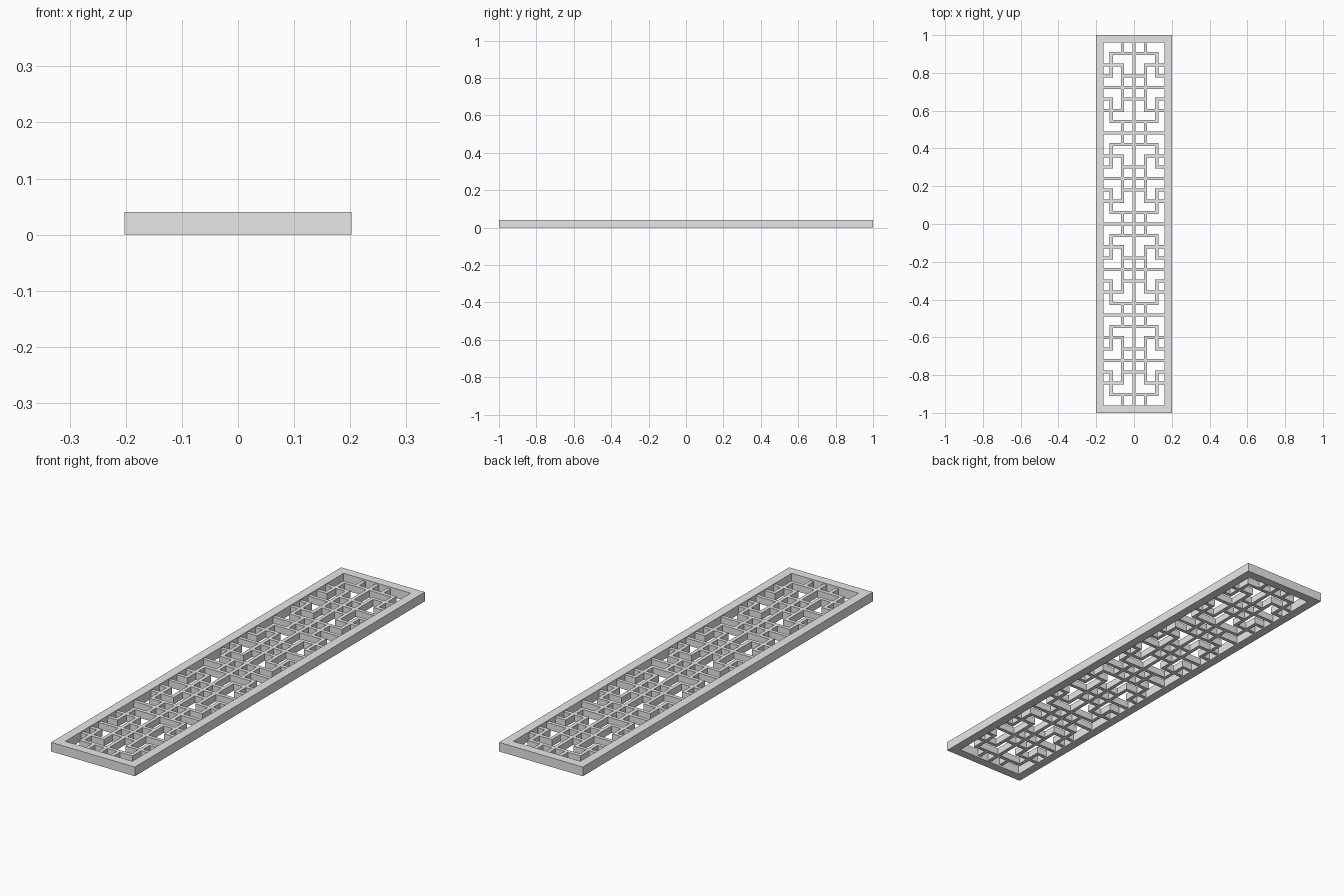
import bpy
import bmesh
from mathutils import Matrix, Vector

cube = bpy.data.objects.get("Cube")
if cube:
    bpy.data.objects.remove(cube, do_unlink=True)

HALF_X, HALF_Y, HEIGHT = 0.202, 1.0, 0.04
RIM = 0.04            # frame width
BAR = 0.016           # lattice bar width
DEPTH = 0.03          # lattice bar height
U = 0.0602            # lattice grid step
REACH = HALF_X - RIM  # inner half width

gray = bpy.data.materials.new("plain gray")
gray.use_nodes = True
gray.diffuse_color = (0.8, 0.8, 0.8, 1)
gray.node_tree.nodes["Principled BSDF"].inputs["Base Color"].default_value = (0.8, 0.8, 0.8, 1)


def finish(name, bm):
    bmesh.ops.recalc_face_normals(bm, faces=bm.faces[:])
    mesh = bpy.data.meshes.new(name)
    bm.to_mesh(mesh)
    bm.free()
    mesh.materials.append(gray)
    obj = bpy.data.objects.new(name, mesh)
    bpy.context.collection.objects.link(obj)


def bar(bm, x0, x1, y0, y1):
    """Box lattice bar spanning the given rectangle, centred in the frame height."""
    centre = Vector(((x0 + x1) / 2, (y0 + y1) / 2, HEIGHT / 2))
    scale = Matrix.Diagonal((abs(x1 - x0), abs(y1 - y0), DEPTH, 1))
    bmesh.ops.create_cube(bm, size=1, matrix=Matrix.Translation(centre) @ scale)


def across(bm, x0, x1, y):
    bar(bm, x0, x1, y - BAR / 2, y + BAR / 2)


def along(bm, x, y0, y1):
    bar(bm, x - BAR / 2, x + BAR / 2, y0, y1)


# Outer frame: a rectangular section carried round the four mitred corners
bm = bmesh.new()
section = [(0, 0), (RIM, 0), (RIM, HEIGHT), (0, HEIGHT)]
corners = [(-1, -1), (1, -1), (1, 1), (-1, 1)]
rings = [[bm.verts.new((sx * (HALF_X - inset), sy * (HALF_Y - inset), z)) for inset, z in section]
         for sx, sy in corners]
for i in range(4):
    a, b = rings[i - 1], rings[i]
    for j in range(4):
        bm.faces.new((a[j - 1], a[j], b[j], b[j - 1]))
finish("outer_frame", bm)

# Centre spine and dividing rails
bm = bmesh.new()
along(bm, 0, RIM - HALF_Y, HALF_Y - RIM)
for i in range(-3, 4):
    across(bm, -REACH, REACH, i * 4 * U)
finish("spine_and_rails", bm)

# Fretwork: four repeated panels, each mirrored in x and y
h = BAR / 2
for n in range(4):
    cy = (n - 1.5) * 8 * U
    bm = bmesh.new()
    for sx in (-1, 1):
        along(bm, sx * U, cy - 2 * U - h, cy + 2 * U + h)                # inner upright
        for sy in (-1, 1):
            along(bm, sx * U, cy + sy * 3 * U, cy + sy * (4 * U - h))    # short link to rail
            along(bm, sx * 2 * U, cy + sy * (U - h), cy + sy * (3 * U + h))  # outer upright
            across(bm, sx * U, sx * REACH, cy + sy * 2 * U)              # arm to the frame
            across(bm, sx * (2 * U - h), sx * REACH, cy + sy * U)        # short arm to the frame
    for sy in (-1, 1):
        across(bm, -2 * U - h, 2 * U + h, cy + sy * 3 * U)               # wide crossbar
        across(bm, -U, U, cy + sy * U)                                   # narrow crossbar
    finish(f"fretwork_panel_{n + 1}", bm)
